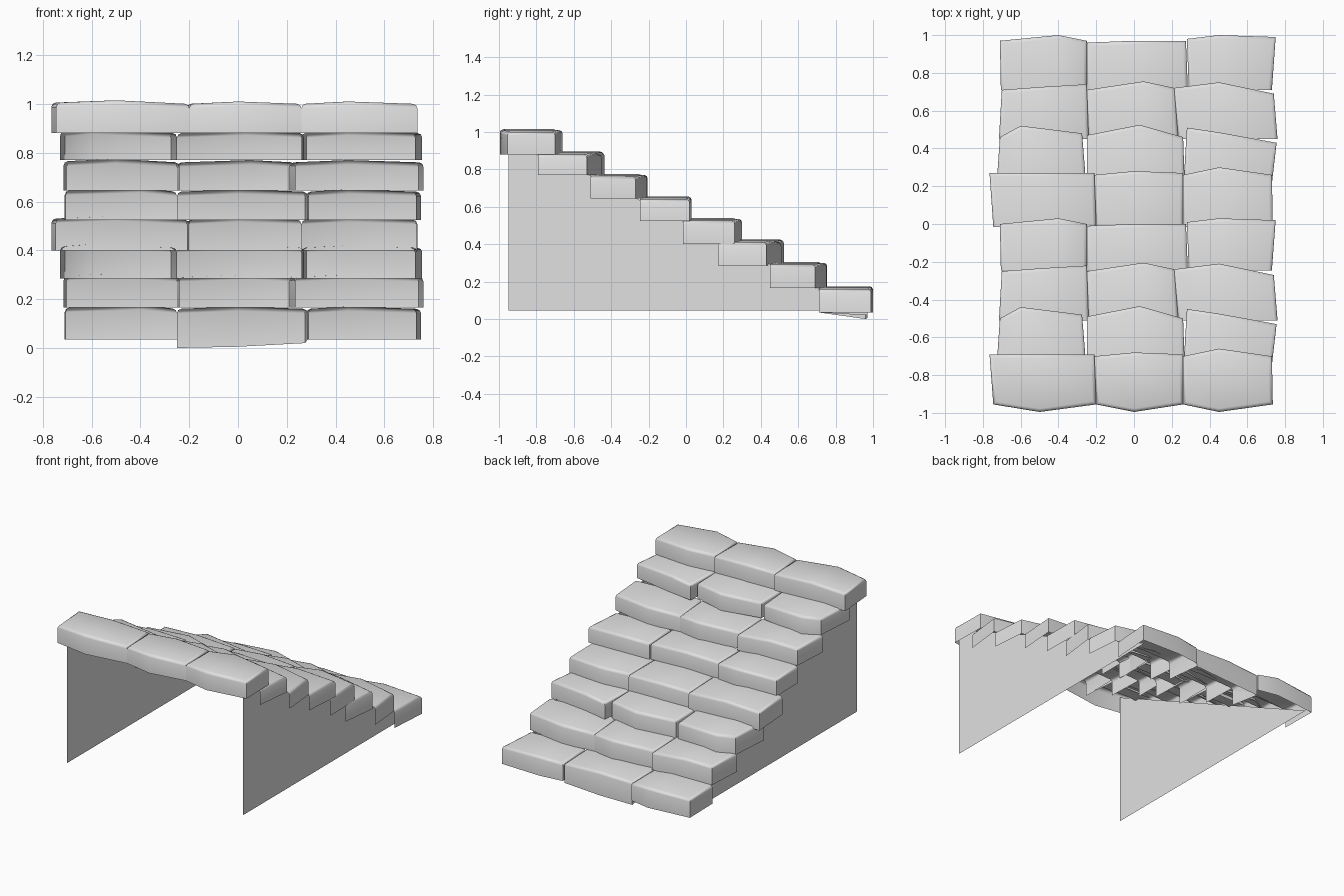
import bpy, bmesh
from math import radians

cube = bpy.data.objects.get("Cube")
if cube:
    bpy.data.objects.remove(cube, do_unlink=True)

# One plain grey stone colour
stone = bpy.data.materials.new("grey_stone")
stone.use_nodes = True
stone.diffuse_color = (0.75, 0.75, 0.75, 1)
stone.node_tree.nodes["Principled BSDF"].inputs["Base Color"].default_value = stone.diffuse_color


def add_object(name, bm):
    mesh = bpy.data.meshes.new(name)
    bm.to_mesh(mesh)
    bm.free()
    mesh.materials.append(stone)
    obj = bpy.data.objects.new(name, mesh)
    bpy.context.collection.objects.link(obj)


def add_block(name, back, front, low, back_lows, tops, closed_front):
    """Hollow stone shell, open below: riser, tread and ends, rounded on top."""
    bm = bmesh.new()
    rings = []
    for (xb, yb), (xf, yf), back_low, high in zip(back, front, back_lows, tops):
        corners = ((xf, yf, low), (xb, yb, back_low), (xb, yb, high), (xf, yf, high))
        rings.append([bm.verts.new(c) for c in corners])
    strips = [(1, 2), (2, 3)] + ([(3, 0)] if closed_front else [])
    for a, b in zip(rings, rings[1:]):
        for i, j in strips:
            bm.faces.new((a[i], a[j], b[j], b[i]))
    bm.faces.new(rings[0][::-1])
    bm.faces.new(rings[-1])
    bm.normal_update()

    # Round only the rim of the tread
    upper = {v for ring in rings for v in ring[2:]}
    rim = [e for e in bm.edges if set(e.verts) <= upper
           and e.calc_face_angle(0) > radians(45)]
    bmesh.ops.bevel(bm, geom=rim, offset=0.018, segments=2, profile=0.5,
                    affect='EDGES', clamp_overlap=True)
    bm.normal_update()
    for face in bm.faces:
        face.smooth = True
    for edge in bm.edges:
        edge.smooth = edge.calc_face_angle(0) < radians(50)
    add_object(name, bm)


# Four row patterns, each right / middle / left block:
# x stations, y offsets of the back edge, x shift of the front corners
patterns = [
    [((-.765, -.5, -.21), (0, 0, 0), (.02, .01)),
     ((-.21, 0, .26), (-.01, .01, 0), (.01, 0)),
     ((.26, .45, .73), (-.01, .03, -.01), (0, .005))],
    [((-.71, -.6, -.275), (-.02, .04, 0), (-.02, .025)),
     ((-.25, .03, .26), (-.01, .045, -.02), (0, .01)),
     ((.28, .45, .755), (.03, .005, -.05), (-.02, -.03))],
    [((-.7, -.5, -.25), (-.01, .005, .02), (-.015, .01)),
     ((-.25, .05, .215), (-.01, .035, 0), (.01, .02)),
     ((.21, .45, .74), (0, .03, -.03), (.025, .02))],
    [((-.71, -.4, -.25), (0, .03, 0), (.005, 0)),
     ((-.25, 0, .275), (-.01, 0, 0), (0, .01)),
     ((.28, .45, .75), (.01, .03, .02), (.01, -.02))],
]

# Treads from the highest to the lowest: front y, back y, bottom z, top z
treads = [(-.955, -.69, .88, 1), (-.79, -.48, .77, .88), (-.51, -.24, .645, .76),
          (-.245, 0, .525, .64), (-.015, .27, .4, .525), (.17, .48, .285, .41),
          (.45, .72, .165, .29), (.71, .97, .035, .16)]

for n, (y_front, y_back, low, high) in enumerate(treads):
    first, last = n == 0, n == len(treads) - 1
    for side, (xs, offsets, skew) in zip(("right", "middle", "left"),
                                         patterns[n % len(patterns)]):
        # Only the top step has a bowed front face
        bow = .04 if first else 0
        back = [(x, y_back + d) for x, d in zip(xs, offsets)]
        front = [(x + s, y_front - b)
                 for x, s, b in zip(xs, (skew[0], 0, skew[1]), (0, bow, 0))]
        # The lowest middle riser sags to the ground
        sag = (0, .005, .02) if last and side == "middle" else (low, low, low)
        lift = .005 if side == "right" else 0
        tops = (high + lift, high + lift + .01, high)
        add_block(f"step_{n + 1}_{side}_stone", back, front, low, sag, tops, first)

# Thin triangular side walls beneath the treads
for side, x in (("right", -.675), ("left", .705)):
    bm = bmesh.new()
    outline = [(x, -.95, .045), (x, .95, .045), (x, -.95, .985)]
    if side == "right":
        outline.reverse()
    bm.faces.new([bm.verts.new(p) for p in outline])
    add_object(f"{side}_side_wall", bm)
